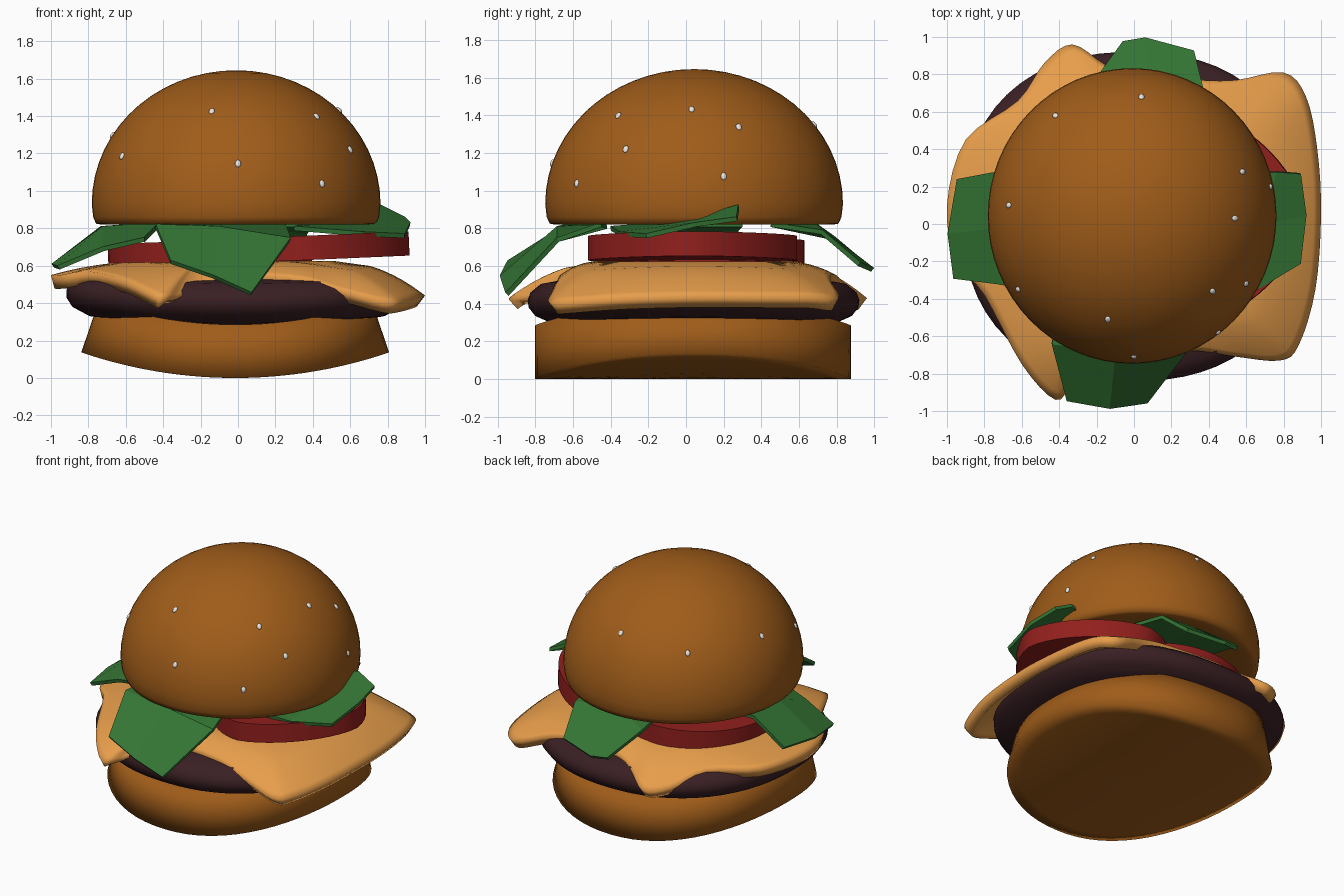
import bpy, bmesh, math
from mathutils import Vector

if "Cube" in bpy.data.objects:
    bpy.data.objects.remove(bpy.data.objects["Cube"])


def material(name, rgb):
    m = bpy.data.materials.new(name)
    m.diffuse_color = (*rgb, 1)
    m.use_nodes = True
    m.node_tree.nodes["Principled BSDF"].inputs["Base Color"].default_value = m.diffuse_color
    return m


BUN = material("bun", (0.35, 0.108, 0.010))
MEAT = material("meat", (0.042, 0.014, 0.017))
CHEESE = material("cheese", (0.80, 0.34, 0.07))
RED = material("tomato", (0.28, 0.014, 0.012))
GREEN = material("lettuce", (0.035, 0.18, 0.035))
SEED = material("seed", (0.8, 0.78, 0.75))


def make(name, verts, faces, mat, smooth=40):
    me = bpy.data.meshes.new(name)
    me.from_pydata(verts, [], faces)
    bm = bmesh.new()
    bm.from_mesh(me)
    bmesh.ops.recalc_face_normals(bm, faces=bm.faces)
    bm.to_mesh(me)
    bm.free()
    me.materials.append(mat)
    ob = bpy.data.objects.new(name, me)
    bpy.context.collection.objects.link(ob)
    if smooth:
        bpy.ops.object.select_all(action='DESELECT')
        ob.select_set(True)
        bpy.context.view_layer.objects.active = ob
        bpy.ops.object.shade_smooth_by_angle(angle=math.radians(smooth))
    return ob


def lathe(name, profile, mat, centre=(0, 0), scale=(1, 1), power=2, bend=0, n=64, smooth=40):
    """Spin a profile into a (slightly squared) disc, optionally curled up along x."""
    verts, faces = [], []
    inner = profile[1:-1]

    def put(x, y, z):
        if bend:
            a = x / bend
            x, z = (bend - z) * math.sin(a), bend - (bend - z) * math.cos(a)
        verts.append((x + centre[0], y + centre[1], z))

    for r, z in inner:
        for i in range(n):
            c, s = math.cos(math.tau * i / n), math.sin(math.tau * i / n)
            k = r / (abs(c) ** power + abs(s) ** power) ** (1 / power)
            put(k * c * scale[0], k * s * scale[1], z)
    put(0, 0, profile[0][1])
    put(0, 0, profile[-1][1])
    low, high, last = len(verts) - 2, len(verts) - 1, (len(inner) - 1) * n
    for i in range(n):
        j = (i + 1) % n
        faces.append((low, j, i))
        faces.append((high, last + i, last + j))
        for k in range(0, last, n):
            faces.append((k + i, k + j, k + n + j, k + n + i))
    return make(name, verts, faces, mat, smooth)


# Bottom bun: thick disc curled up at its left and right, shaded softly over the rim
lathe("bottom_bun", [(0, 0), (.2, 0), (.4, 0), (.6, 0), (.75, 0), (.838, 0), (.838, .14),
                     (.838, .285), (.7, .285), (.5, .285), (.25, .285), (0, .285)],
      BUN, (-.015, .037), power=2.2, bend=2.55, smooth=120)

# Patty
lathe("patty", [(0, .275), (.3, .275), (.6, .28), (.75, .295), (.84, .335), (.875, .38), (.88, .42),
                (.865, .46), (.81, .505), (.7, .525), (.4, .53), (0, .53)],
      MEAT, (-.005, .04), (1.09, 1), power=2.3, bend=9)

# Top bun: half ellipsoid with a rounded rim and a hollow underside
DOME_C, DOME_S, DOME_Z, DOME_H = (-.01, .043), (.772, .79), .93, .715
dome = [(0, .86), (.5, .85), (.85, .83), (.935, .82), (.97, .825), (.99, .86)]
dome += [(math.cos(math.radians(a)), DOME_Z + DOME_H * math.sin(math.radians(a))) for a in range(0, 91, 6)]
lathe("top_bun", dome, BUN, DOME_C, DOME_S, smooth=60)

# Sesame seeds lying on the dome
seeds = [(-.42, .58), (.04, .68), (.58, .28), (.54, .03), (-.67, .10), (-.62, -.35),
         (-.14, -.51), (0, -.71), (.42, -.36), (.60, -.32), (.45, -.58), (.73, .20)]
for i, (x, y) in enumerate(seeds):
    u, v = (x - DOME_C[0]) / DOME_S[0], (y - DOME_C[1]) / DOME_S[1]
    w = math.sqrt(max(.02, 1 - u * u - v * v))
    normal = Vector((u / DOME_S[0], v / DOME_S[1], w / DOME_H))
    bpy.ops.mesh.primitive_uv_sphere_add(segments=10, ring_count=6, radius=1,
                                         location=(x, y, DOME_Z + DOME_H * w))
    ob = bpy.context.object
    ob.name = f"seed_{i + 1}"
    ob.scale = (.016, .021, .011)
    ob.rotation_euler = normal.to_track_quat('Z', 'Y').to_euler()
    ob.data.materials.append(SEED)
    bpy.ops.object.shade_smooth()

# Cheese slice: drooping wavy outline filled with rings towards the middle
rim = [Vector(p) for p in (
    (1, .05, .44), (.98, .4, .44), (.92, .68, .44), (.80, .81, .43), (.55, .77, .52),
    (.35, .77, .55), (0, .80, .55), (-.15, .85, .50), (-.33, .96, .43), (-.48, .86, .45),
    (-.62, .66, .54), (-.9, .45, .55), (-1, .1, .55), (-.95, -.2, .55), (-.80, -.38, .57),
    (-.6, -.75, .52), (-.42, -.94, .43), (-.33, -.85, .42), (-.2, -.70, .50), (0, -.67, .55),
    (.35, -.68, .53), (.55, -.71, .47), (.78, -.73, .41), (.88, -.65, .41), (.97, -.35, .43))]
outline = []
for i in range(len(rim)):
    a, b, c, d = (rim[(i + k) % len(rim)] for k in (-1, 0, 1, 2))
    for t in (0, .25, .5, .75):
        outline.append(.5 * (2 * b + (c - a) * t + (2 * a - 5 * b + 4 * c - d) * t * t
                             + (3 * b - a - 3 * c + d) * t ** 3))
mid, flat, n = Vector((.03, .03, 0)), .625, len(outline)
steps = (1, .96, .92, .87, .82, .76, .7, .5, .25)
verts, faces = [], []
for t in steps:
    for p in outline:
        q = mid + (p - mid) * t
        reach, r = (p - mid).xy.length, (q - mid).xy.length
        drop = max(0, (r - .5) / max(.05, reach - .5))
        verts.append((q.x, q.y, flat + (p.z - flat) * drop ** 2))
for k in range(len(steps) - 1):
    for i in range(n):
        j = (i + 1) % n
        faces.append((k * n + i, k * n + j, k * n + n + j, k * n + n + i))
faces.append([(len(steps) - 1) * n + i for i in range(n)])
cheese = make("cheese_slice", verts, faces, CHEESE)
if cheese.data.polygons[-1].normal.z < 0:
    cheese.data.flip_normals()
sol = cheese.modifiers.new("thickness", 'SOLIDIFY')
sol.thickness, sol.offset = .075, -1

# Two tomato slices, slightly tilted and not quite round
for side, x, y, z, r, tilt, power in (("right", .36, .035, .695, .555, -2.5, 1.6),
                                      ("left", -.15, .085, .67, .545, -2, 2)):
    ob = lathe(f"tomato_{side}", [(0, -.065), (r, -.065), (r, .065), (0, .065)], RED, n=48, power=power)
    ob.location = (x, y, z)
    ob.rotation_euler.y = math.radians(tilt)

# Lettuce leaves: faceted 3x3 sheets, rows run from under the bun to the tip
leaves = {
    "front": ((-.40, -.45, .82), (-.08, -.42, .81), (.25, -.45, .82),
              (-.44, -.64, .81), (-.10, -.68, .80), (.28, -.68, .74),
              (-.36, -.94, .62), (-.13, -.98, .54), (.07, -.95, .45)),
    "back": ((.40, .45, .82), (.1, .45, .82), (-.20, .45, .82),
             (.37, .72, .78), (.08, .68, .82), (-.20, .78, .75),
             (.32, .92, .61), (.06, .99, .58), (-.06, .97, .59)),
    "left": ((-.45, .30, .82), (-.42, 0, .82), (-.50, -.36, .74),
             (-.73, .28, .80), (-.72, -.02, .80), (-.72, -.32, .69),
             (-.94, .24, .62), (-.99, -.05, .60), (-.96, -.29, .59)),
    "right": ((.30, -.40, .80), (.38, 0, .82), (.45, .25, .84),
              (.66, -.35, .77), (.70, .0, .83), (.76, .28, .915),
              (.89, -.21, .76), (.92, .05, .82), (.89, .27, .85)),
}
for side, pts in leaves.items():
    quads = [(a, a + 1, a + 4, a + 3) for a in (0, 1, 3, 4)]
    ob = make(f"lettuce_{side}", pts, quads, GREEN, smooth=0)
    sol = ob.modifiers.new("thickness", 'SOLIDIFY')
    sol.thickness, sol.offset = .025, 0
